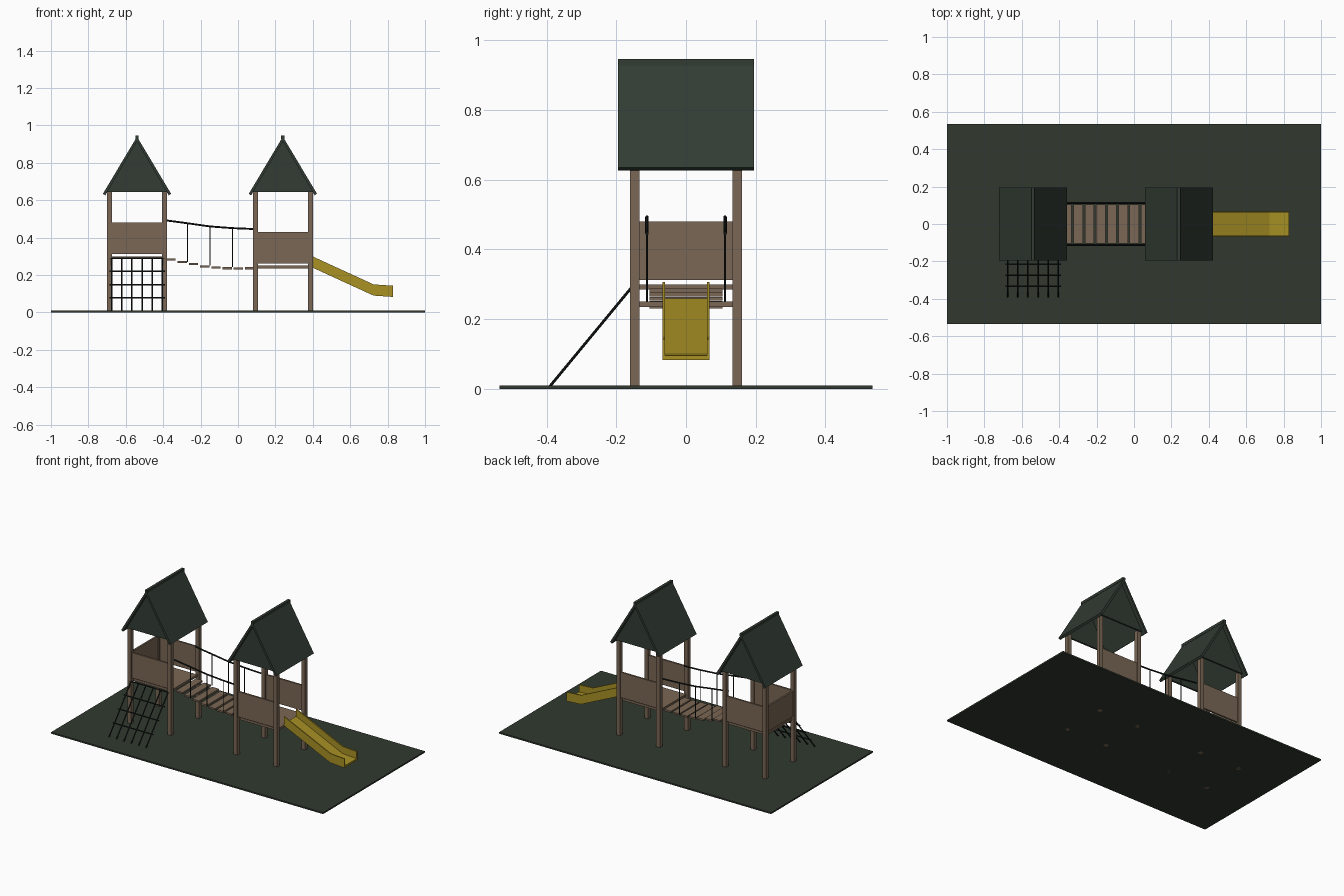
import bpy, bmesh
from mathutils import Vector

cube = bpy.data.objects.get("Cube")
if cube:
    bpy.data.objects.remove(cube, do_unlink=True)


def material(name, rgb):
    lin = [(c / 255 / 12.92) if c < 11 else ((c / 255 + 0.055) / 1.055) ** 2.4 for c in rgb]
    m = bpy.data.materials.new(name)
    m.use_nodes = True
    m.diffuse_color = (*lin, 1)
    m.node_tree.nodes["Principled BSDF"].inputs["Base Color"].default_value = (*lin, 1)
    return m


WOOD = material("brown wood", (122, 103, 85))
GREEN = material("dark green roof", (50, 60, 51))
GRASS = material("dark green ground", (49, 57, 47))
ROPE = material("black rope", (24, 30, 27))
YELLOW = material("yellow plastic", (168, 145, 36))


def finish(bm, name, mat):
    bmesh.ops.recalc_face_normals(bm, faces=bm.faces)
    me = bpy.data.meshes.new(name)
    bm.to_mesh(me)
    bm.free()
    me.materials.append(mat)
    ob = bpy.data.objects.new(name, me)
    bpy.context.collection.objects.link(ob)
    return ob


def box(name, mat, x0, x1, y0, y1, z0, z1):
    bm = bmesh.new()
    bmesh.ops.create_cube(bm, size=1)
    for v in bm.verts:
        v.co = Vector((x0 if v.co.x < 0 else x1,
                       y0 if v.co.y < 0 else y1,
                       z0 if v.co.z < 0 else z1))
    return finish(bm, name, mat)


def prism(name, mat, profile, y0, y1):
    """Extrude an x-z outline along y."""
    bm = bmesh.new()
    face = bm.faces.new([bm.verts.new((x, y0, z)) for x, z in profile])
    new = bmesh.ops.extrude_face_region(bm, geom=[face])["geom"]
    bmesh.ops.translate(bm, vec=(0, y1 - y0, 0),
                        verts=[v for v in new if isinstance(v, bmesh.types.BMVert)])
    return finish(bm, name, mat)


def rope(name, points, radius):
    """Straight rope segments through the points."""
    bm = bmesh.new()
    for a, b in zip(points, points[1:]):
        a, b = Vector(a), Vector(b)
        made = bmesh.ops.create_cone(bm, segments=8, radius1=radius, radius2=radius,
                                     depth=(b - a).length, cap_ends=True)["verts"]
        turn = Vector((0, 0, 1)).rotation_difference(b - a).to_matrix()
        bmesh.ops.rotate(bm, verts=made, matrix=turn, cent=(0, 0, 0))
        bmesh.ops.translate(bm, verts=made, vec=(a + b) / 2)
    return finish(bm, name, ROPE)


box("ground", GRASS, -1, 1, -0.535, 0.535, 0, 0.01)

POST = 0.147      # post offset from the tower centre
HALF = 0.0135     # half the post width
INNER = POST - HALF


def tower(name, cx, floor, end_panel):
    for sx in (-1, 1):
        for sy in (-1, 1):
            x, y = cx + sx * POST, sy * POST
            box(name + "_post", WOOD, x - HALF, x + HALF, y - HALF, y + HALF, 0, 0.65)
    # Deck with side panels above it
    box(name + "_deck", WOOD, cx - POST, cx + POST, -INNER, INNER, floor - 0.015, floor)
    low, high = floor + 0.012, floor + 0.18
    for sy in (-1, 1):
        y = sy * POST
        box(name + "_side_panel", WOOD, cx - INNER, cx + INNER, y - 0.006, y + 0.006, low, high)
    if end_panel:
        x = cx - POST
        box(name + "_end_panel", WOOD, x - 0.006, x + 0.006, -INNER, INNER, low, high)
    # Roof slopes, gables and ridge
    for s in (-1, 1):
        slope = [(0, 0.94), (0.182, 0.635), (0.17, 0.626), (0, 0.915)]
        prism(name + "_roof_slope", GREEN, [(cx + s * x, z) for x, z in slope], -0.195, 0.195)
        gable = [(cx - 0.162, 0.645), (cx + 0.162, 0.645), (cx, 0.922)]
        prism(name + "_gable", GREEN, gable, s * 0.165 - 0.006, s * 0.165 + 0.006)
    box(name + "_ridge", GREEN, cx - 0.009, cx + 0.009, -0.195, 0.195, 0.928, 0.946)


tower("high_tower", -0.54, 0.3, True)
tower("low_tower", 0.24, 0.25, False)

# Sagging plank bridge
for i, z in enumerate((0.288, 0.276, 0.264, 0.252, 0.245, 0.242, 0.241, 0.242)):
    x = -0.358 + i * 0.06
    box("bridge_plank", WOOD, x - 0.025, x + 0.025, -0.105, 0.105, z - 0.011, z)

# Rope handrails with hangers
for y in (-0.112, 0.112):
    rope("handrail_rope", [(-0.39, y, 0.493), (-0.27, y, 0.477), (-0.15, y, 0.46),
                           (-0.03, y, 0.451), (0.09, y, 0.446)], 0.005)
    for x, top, low in ((-0.27, 0.477, 0.27), (-0.15, 0.46, 0.25), (-0.03, 0.451, 0.242)):
        rope("handrail_hanger", [(x, y, low), (x, y, top)], 0.003)

# Slanted climbing net
NET_TOP, NET_FOOT = Vector((0, -0.157, 0.29)), Vector((0, -0.39, 0.008))
for i in range(6):
    side = Vector((-0.676 + i * 0.0544, 0, 0))
    rope("net_upright", [NET_TOP + side, NET_FOOT + side], 0.004)
for i in range(4):
    p = NET_TOP.lerp(NET_FOOT, i / 4)
    rope("net_rung", [(-0.688, p.y, p.z), (-0.39, p.y, p.z)], 0.004)

# Slide: bed and two side walls following one path
path = [(0.385, 0.246), (0.725, 0.09), (0.83, 0.083)]


def slide_band(height):
    return path + [(x, z + height) for x, z in reversed(path)]


prism("slide_bed", YELLOW, slide_band(0.013), -0.062, 0.062)
for s in (-1, 1):
    prism("slide_wall", YELLOW, slide_band(0.06), s * 0.06, s * 0.068)
